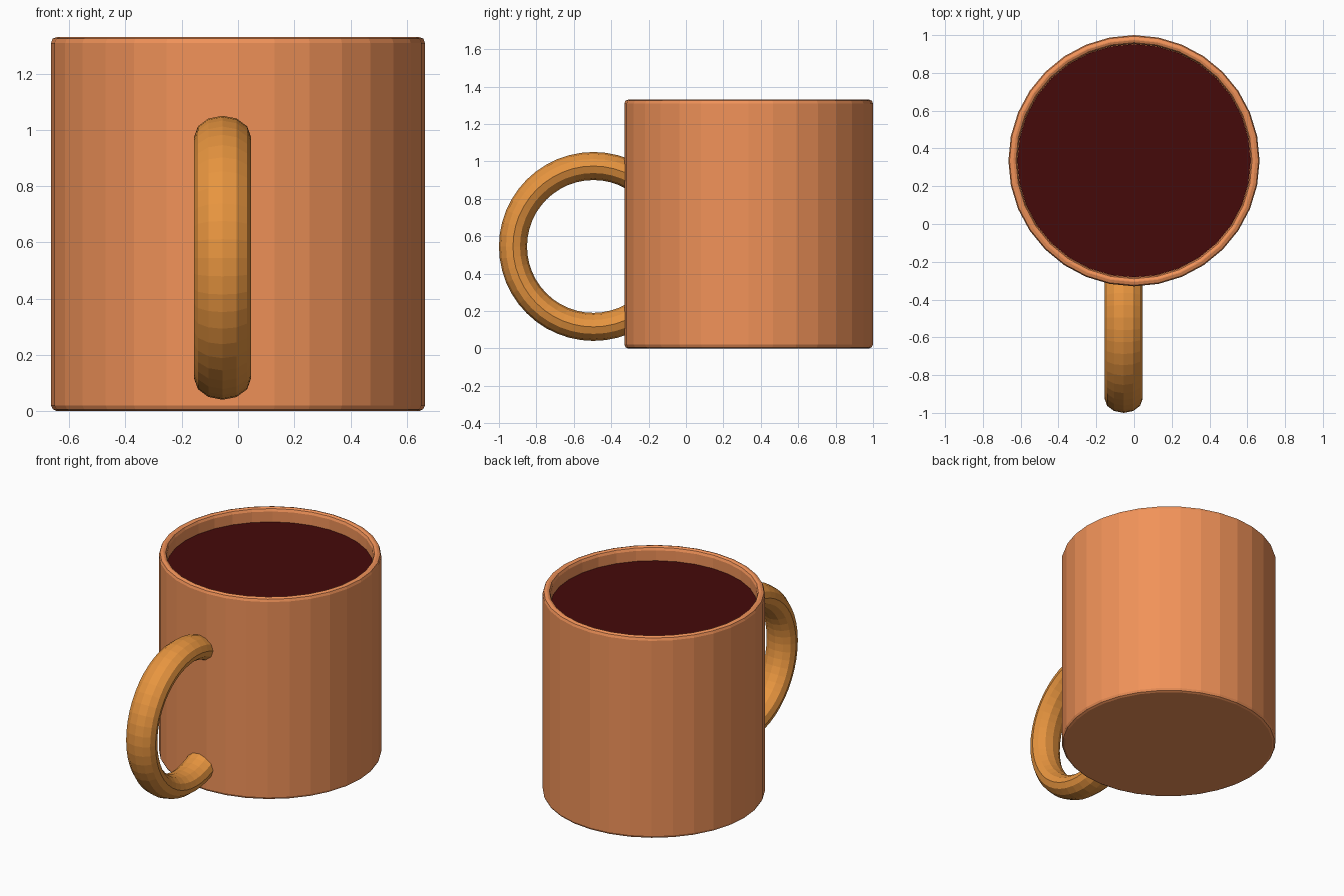
import bpy, bmesh
from math import sin, cos, pi

if "Cube" in bpy.data.objects:
    bpy.data.objects.remove(bpy.data.objects["Cube"])

SIDES = 32
CENTRE_Y = 0.335


def material(name, rgb):
    m = bpy.data.materials.new(name)
    m.diffuse_color = (*rgb, 1)
    m.use_nodes = True
    m.node_tree.nodes["Principled BSDF"].inputs["Base Color"].default_value = m.diffuse_color
    return m


def finish(name, bm, mat):
    bmesh.ops.recalc_face_normals(bm, faces=bm.faces[:])
    me = bpy.data.meshes.new(name)
    bm.to_mesh(me)
    bm.free()
    me.materials.append(mat)
    ob = bpy.data.objects.new(name, me)
    bpy.context.collection.objects.link(ob)
    return ob


def lathe(name, profile, mat):
    """Spin (radius, z) points round the mug axis and cap both ends."""
    bm = bmesh.new()
    rings = [[bm.verts.new((r * sin(2 * pi * i / SIDES),
                            CENTRE_Y + r * cos(2 * pi * i / SIDES), z))
              for i in range(SIDES)] for r, z in profile]
    for a, b in zip(rings, rings[1:]):
        for i in range(SIDES):
            j = (i + 1) % SIDES
            bm.faces.new((a[i], a[j], b[j], b[i]))
    bm.faces.new(rings[0])
    bm.faces.new(rings[-1])
    return finish(name, bm, mat)


clay = material("orange_clay", (0.88, 0.29, 0.10))
amber = material("amber_glaze", (0.80, 0.30, 0.05))
drink = material("dark_drink", (0.06, 0.003, 0.003))

# Hollow cup with rounded foot and lip
lathe("cup", [(0.645, 0), (0.658, 0.006), (0.665, 0.02),
              (0.665, 1.308), (0.659, 1.324), (0.643, 1.33),
              (0.638, 1.33), (0.625, 1.324), (0.618, 1.308),
              (0.618, 0.05)], clay)

# Drink surface just below the lip
lathe("drink", [(0.617, 1.19), (0.617, 1.24)], drink)

# Ring handle with an oval section, trimmed inside the cup wall
bm = bmesh.new()
STEPS, SECTION = 48, 12
rings = []
for i in range(STEPS):
    a = 2 * pi * i / STEPS
    ring = []
    for k in range(SECTION):
        t = 2 * pi * k / SECTION
        r = 0.43 + 0.075 * cos(t)
        ring.append(bm.verts.new((-0.055 + 0.101 * sin(t),
                                  -0.495 + r * cos(a), 0.545 + r * sin(a))))
    rings.append(ring)
for i in range(STEPS):
    p, q = rings[i], rings[(i + 1) % STEPS]
    for k in range(SECTION):
        m = (k + 1) % SECTION
        bm.faces.new((p[k], p[m], q[m], q[k]))
bmesh.ops.bisect_plane(bm, geom=bm.verts[:] + bm.edges[:] + bm.faces[:],
                       plane_co=(0, -0.295, 0), plane_no=(0, 1, 0), clear_outer=True)
bmesh.ops.holes_fill(bm, edges=[e for e in bm.edges if e.is_boundary])
finish("handle", bm, amber)
